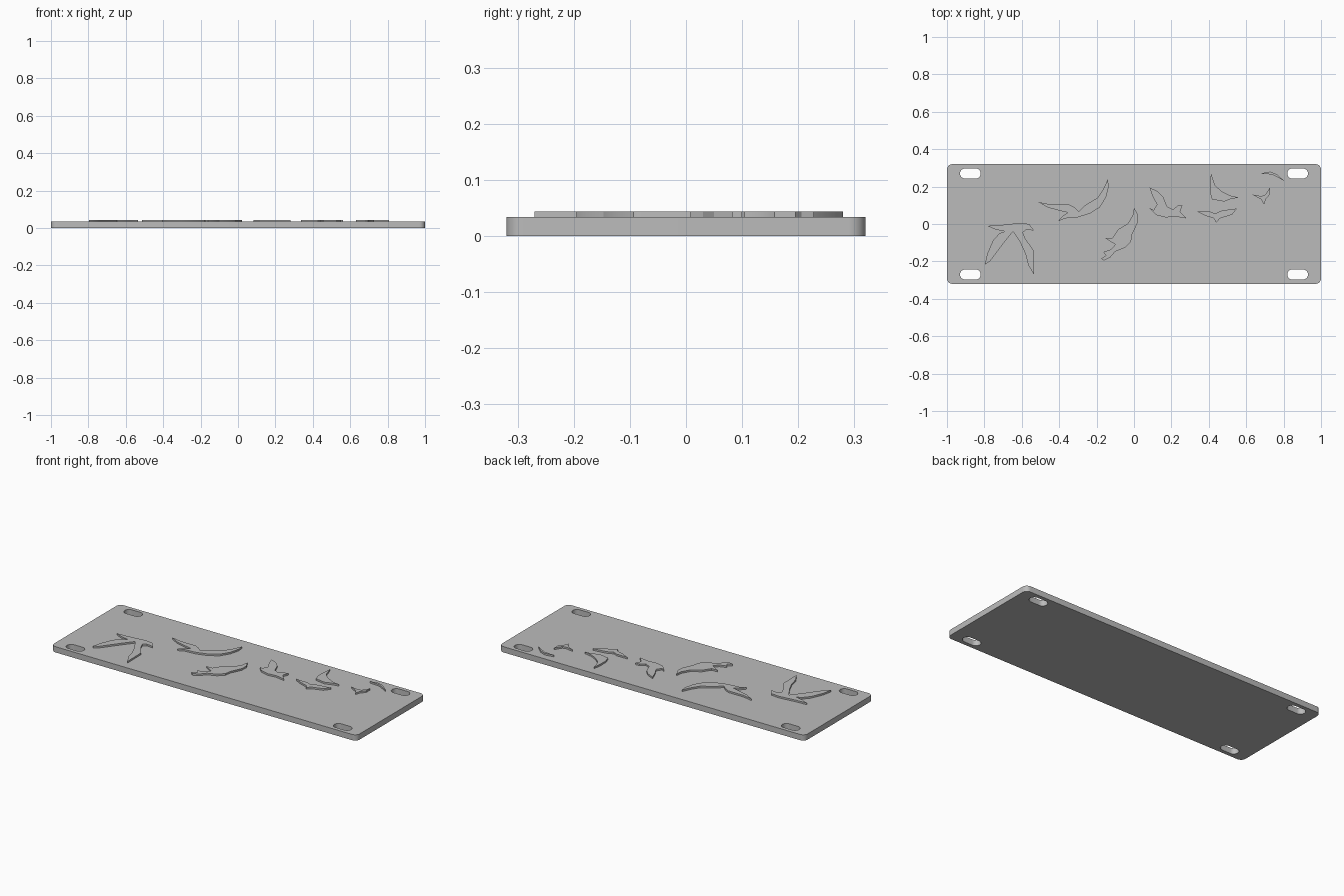
import bpy, bmesh, math

if "Cube" in bpy.data.objects:
    bpy.data.objects.remove(bpy.data.objects["Cube"])

PLATE_TOP, BIRD_TOP = 0.034, 0.044

grey = bpy.data.materials.new("plain_grey")
grey.diffuse_color = (0.5, 0.5, 0.5, 1)
grey.use_nodes = True
grey.node_tree.nodes["Principled BSDF"].inputs["Base Color"].default_value = grey.diffuse_color


def rounded_rect(cx, cy, hx, hy, r, steps=10):
    """Closed outline of a rectangle with round corners."""
    pts = []
    for i, (sx, sy) in enumerate([(1, 1), (-1, 1), (-1, -1), (1, -1)]):
        for k in range(steps + 1):
            a = math.pi / 2 * (i + k / steps)
            pts.append((cx + sx * (hx - r) + r * math.cos(a),
                        cy + sy * (hy - r) + r * math.sin(a)))
    return pts


def slab(name, outlines, z0, z1):
    """Extrude flat outlines between two heights; inner outlines become holes."""
    curve = bpy.data.curves.new(name + "_profile", 'CURVE')
    curve.dimensions = '2D'
    curve.fill_mode = 'BOTH'
    curve.extrude = (z1 - z0) / 2
    for pts in outlines:
        s = curve.splines.new('POLY')
        s.points.add(len(pts) - 1)
        for p, (x, y) in zip(s.points, pts):
            p.co = (x, y, 0, 1)
        s.use_cyclic_u = True
    tmp = bpy.data.objects.new(name + "_profile", curve)
    bpy.context.collection.objects.link(tmp)
    bpy.context.view_layer.update()
    deps = bpy.context.evaluated_depsgraph_get()
    mesh = bpy.data.meshes.new_from_object(tmp.evaluated_get(deps))
    bpy.data.objects.remove(tmp)
    bm = bmesh.new()
    bm.from_mesh(mesh)
    bmesh.ops.remove_doubles(bm, verts=bm.verts, dist=1e-5)
    bmesh.ops.translate(bm, verts=bm.verts, vec=(0, 0, (z0 + z1) / 2))
    bmesh.ops.recalc_face_normals(bm, faces=bm.faces)
    bm.to_mesh(mesh)
    bm.free()
    mesh.name = name
    mesh.materials.clear()
    mesh.materials.append(grey)
    ob = bpy.data.objects.new(name, mesh)
    bpy.context.collection.objects.link(ob)
    bpy.ops.object.select_all(action='DESELECT')
    ob.select_set(True)
    bpy.context.view_layer.objects.active = ob
    bpy.ops.object.shade_smooth_by_angle(angle=math.radians(25))
    return ob


def bird(name, *pts):
    """Raised silhouette; coordinates in hundredths of a unit."""
    slab(name, [[(x / 100, y / 100) for x, y in pts]], PLATE_TOP - 0.004, BIRD_TOP)


# Base plate with a slot in each corner
slots = [rounded_rect(sx * 0.875, sy * 0.27, 0.055, 0.0275, 0.0274)
         for sx in (-1, 1) for sy in (-1, 1)]
slab("plate", [rounded_rect(0, 0, 1, 0.32, 0.03)] + slots, 0, PLATE_TOP)

# Large bird on the left
bird("bird_large", (-78.5, -1), (-71.5, -0.6), (-61, 0.6), (-56, 0), (-53.5, -3.5),
     (-57.5, -3), (-59.5, -4.5), (-58, -8), (-53.7, -14), (-53.5, -27), (-56.5, -22),
     (-58, -16), (-61, -9.5), (-64.7, -4), (-69.5, -10), (-74, -16), (-77, -20),
     (-79.7, -21.7), (-78.5, -16), (-75.5, -9), (-72, -5), (-69, -4), (-74, -3))

# Two medium birds in the middle
bird("bird_gliding", (-51.3, 11.8), (-45, 10.5), (-35, 10.5), (-32, 9), (-29.5, 6.7),
     (-26.2, 10), (-19.3, 14.2), (-16.5, 18.5), (-14, 23.8), (-13.5, 20), (-15, 14.2),
     (-18.2, 9), (-23.5, 5.6), (-30, 3.6), (-37, 3), (-40.7, 1.4), (-38.5, 4),
     (-35.3, 6.1), (-40, 7.2), (-46, 8.8))
bird("bird_rising", (0, 8.8), (2.1, 5), (2, 0.8), (-1, -5.6), (-1.6, -9.4),
     (-4.8, -12.6), (-10, -14.7), (-12.8, -17.9), (-16, -19.5), (-17.6, -18.5),
     (-14.9, -16.8), (-16.5, -15), (-12.3, -13.6), (-10, -11), (-15.2, -7.6),
     (-11.5, -7.5), (-8.5, -2.9), (-3.2, 0.3), (-0.5, 5))

# Small birds on the right
bird("bird_small_diving", (8.3, 19.5), (12.8, 17.4), (15.5, 14.7), (17.6, 9.4),
     (20.9, 7.8), (23.5, 9.9), (26, 10), (24.6, 6.7), (28, 3), (22, 4), (17.1, 3.5),
     (11.8, 4.8), (8.3, 8.5), (10.5, 7.5), (12.3, 10.4), (10, 14.7))
bird("bird_small_upright", (41.2, 27), (43.3, 20.6), (47, 17.4), (51.3, 15.2),
     (56.1, 14.2), (51.3, 13.2), (48.1, 12), (41.7, 13.2), (40.6, 17), (40.6, 22.2))
bird("bird_small_level", (33.7, 6.7), (40.6, 6.7), (43.3, 5.6), (47, 7.2), (55, 8.3),
     (52.4, 5), (46, 3), (43.9, 0.8), (42.8, 3), (38, 4.5))
bird("bird_tiny_lower", (63.1, 15.8), (68, 14.9), (70, 15.4), (72.7, 19.5),
     (72.7, 15.8), (70.6, 13.6), (69.5, 10.4), (67.9, 13.2))
bird("bird_tiny_upper", (67.4, 27), (72.7, 28), (76.5, 26.5), (80.7, 22.7),
     (77.5, 24.6), (73.8, 26.5), (70.6, 26.7))
